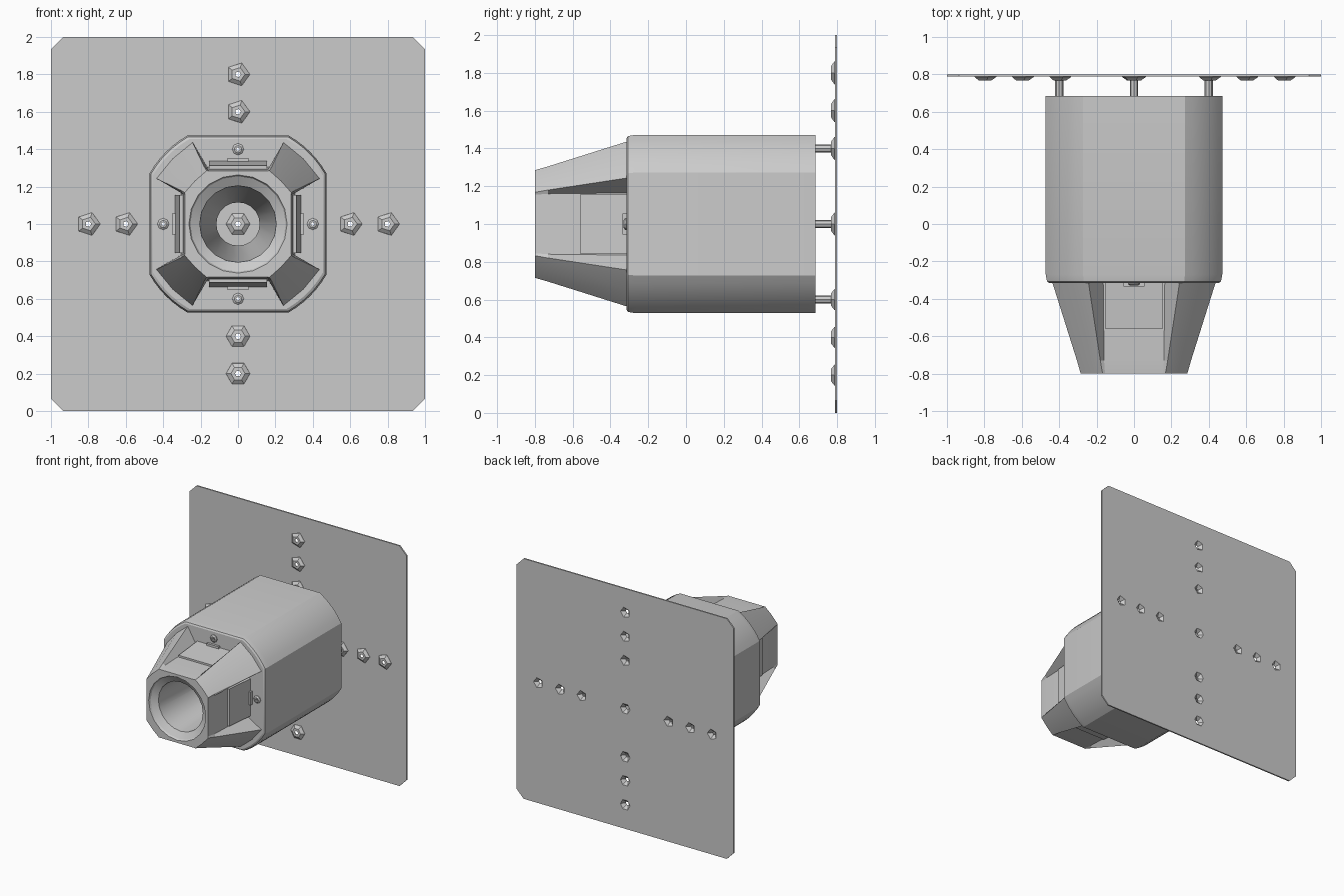
import bpy, bmesh, math

if "Cube" in bpy.data.objects:
    bpy.data.objects.remove(bpy.data.objects["Cube"])

ARMS = [(1, 0), (0, 1), (-1, 0), (0, -1)]


def loft(bm, sections, ring=False):
    """Skin a list of equal-length point loops; cap the ends, or close it as a ring."""
    rows = [[bm.verts.new(p) for p in s] for s in sections]
    n = len(rows[0])
    pairs = list(zip(rows, rows[1:]))
    if ring:
        pairs.append((rows[-1], rows[0]))
    else:
        bm.faces.new(rows[0])
        bm.faces.new(rows[-1])
    for a, b in pairs:
        for i in range(n):
            j = (i + 1) % n
            bm.faces.new((a[i], a[j], b[j], b[i]))


def lathe(bm, profile, n, x=0, z=1, ring=False):
    """Turn (radius, y) points about an axis parallel to y."""
    loft(bm, [[(x + r * math.cos(2 * math.pi * i / n), y, z + r * math.sin(2 * math.pi * i / n))
               for i in range(n)] for r, y in profile], ring)


def four_fold(quarter, y):
    """Repeat a quarter outline around the y axis."""
    return [(c * u - s * v, y, 1 + s * u + c * v) for c, s in ARMS for u, v in quarter]


def finish(name, bm):
    bmesh.ops.recalc_face_normals(bm, faces=bm.faces)
    me = bpy.data.meshes.new(name)
    bm.to_mesh(me)
    bm.free()
    ob = bpy.data.objects.new(name, me)
    bpy.context.collection.objects.link(ob)
    return ob


def boolean(ob, other, op):
    """Apply a boolean and remove the helper."""
    m = ob.modifiers.new(op, 'BOOLEAN')
    m.object, m.operation, m.solver = other, op, 'EXACT'
    bpy.context.view_layer.update()
    dg = bpy.context.evaluated_depsgraph_get()
    me = bpy.data.meshes.new_from_object(ob.evaluated_get(dg))
    ob.modifiers.clear()
    ob.data = me
    bpy.data.objects.remove(other)


# back plate with clipped corners
bm = bmesh.new()
outline = [(1, -.935), (1, .935), (.935, 1)]
loft(bm, [four_fold(outline[1:], y) for y in (.788, .8)])
plate = finish("back_plate", bm)

# pressed dimples in a cross, hollow from behind and pierced
spots = [(0, 1)] + [(d * a, 1 + d * b) for a, b in ARMS for d in (.4, .6, .8)]
bumps, holes = bmesh.new(), bmesh.new()
for x, z in spots:
    n = 6 if x == 0 and z <= 1 else 5
    lathe(bumps, [(.065, .795), (.064, .786), (.038, .768)], n, x, z)
    lathe(holes, [(.055, .81), (.018, .776), (.013, .755)], n, x, z)
boolean(plate, finish("dimple_bumps", bumps), 'UNION')
boolean(plate, finish("dimple_holes", holes), 'DIFFERENCE')

# main housing: a square with arc corners
W, R = .472, .545
a0 = math.acos(W / R)
arc = [(R * math.cos(a0 + t / 6 * (math.pi / 2 - 2 * a0)),
        R * math.sin(a0 + t / 6 * (math.pi / 2 - 2 * a0))) for t in range(7)]
bm = bmesh.new()
loft(bm, [four_fold([(u * k, v * k) for u, v in arc], y)
          for k, y in ((.96, -.315), (.985, -.308), (1, -.27), (1, .685))])
housing = finish("housing", bm)

# nozzle: octagonal tip flaring into four corner fins
def nozzle_section(y, floor, half, out, side, mid):
    return four_fold([(out, side), (mid, mid), (side, out), (half, floor), (-half, floor)], y)

bm = bmesh.new()
loft(bm, [nozzle_section(-.8, .284, .155, .285, .168, .23),
          nozzle_section(-.73, .292, .16, .305, .18, .248),
          nozzle_section(-.27, .305, .165, .45, .25, .36)])
boolean(housing, finish("nozzle", bm), 'UNION')

# tapered bore and bolt holes
bm = bmesh.new()
lathe(bm, [(.268, -.81), (.255, -.785), (.205, -.755), (.115, .70)], 20)
for a, b in ARMS:
    lathe(bm, [(.018, -.5), (.018, .75)], 8, .4 * a, 1 + .4 * b)
boolean(housing, finish("bore_cutter", bm), 'DIFFERENCE')
bpy.ops.object.select_all(action='DESELECT')
housing.select_set(True)
bpy.context.view_layer.objects.active = housing
bpy.ops.object.shade_smooth_by_angle(angle=math.radians(20))

# sloped panels with a small tab, one in each recess between fins
for i, (c, s) in enumerate(ARMS):
    bm = bmesh.new()
    for half, y0, top0, top1 in ((.155, -.56, .312, .338), (.055, -.335, .352, .352)):
        loft(bm, [[(c * u - s * v, y, 1 + s * u + c * v)
                   for u, v in ((.27, -half), (top, -half), (top, half), (.27, half))]
                  for y, top in ((y0, top0), (-.30, top1))])
    finish(f"recess_panel_{i + 1}", bm)

# hollow standoff bolts joining housing and plate
for i, (a, b) in enumerate(ARMS):
    bm = bmesh.new()
    lathe(bm, [(.010, -.33), (.02, -.33), (.031, -.322), (.031, -.31), (.022, -.31),
               (.022, .772), (.010, .772)], 8, .4 * a, 1 + .4 * b, ring=True)
    finish(f"standoff_bolt_{i + 1}", bm)
